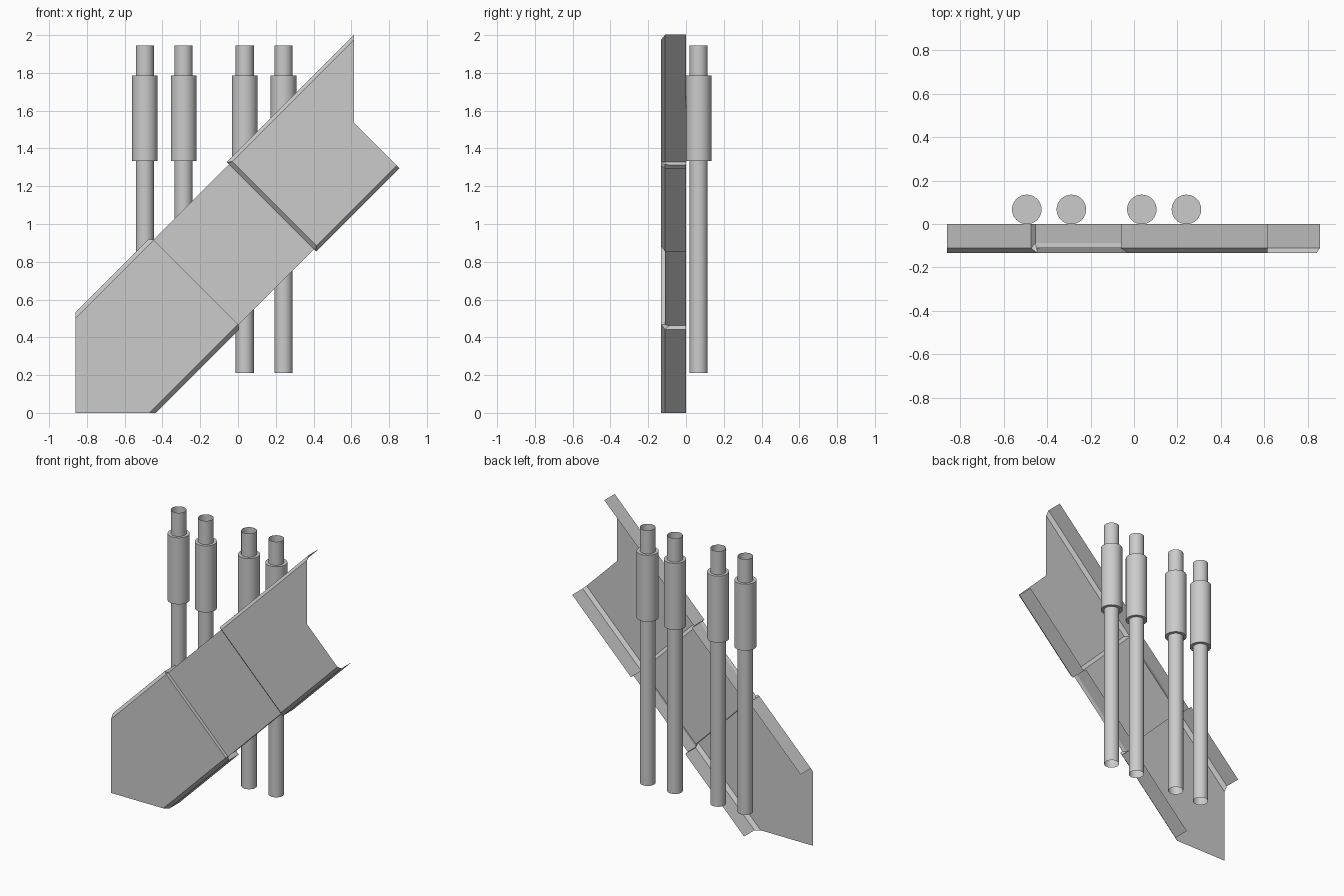
import bpy, bmesh
from mathutils import Vector

old = bpy.data.objects.get("Cube")
if old:
    bpy.data.objects.remove(old, do_unlink=True)

steel = bpy.data.materials.new("plain grey")
steel.use_nodes = True
grey = (0.6, 0.6, 0.6, 1)
steel.diffuse_color = grey
steel.node_tree.nodes["Principled BSDF"].inputs["Base Color"].default_value = grey


def add_object(name, bm):
    mesh = bpy.data.meshes.new(name)
    bm.to_mesh(mesh)
    bm.free()
    mesh.materials.append(steel)
    obj = bpy.data.objects.new(name, mesh)
    bpy.context.collection.objects.link(obj)
    return obj


def profile(edge, shoulder, lip, face, middle):
    """Folded channel section as (across, depth): flange, bevel, plate, bevel, flange."""
    half = [(edge, 0), (edge, lip), (shoulder, face)]
    mirrored = [(1.83 - d, y) for d, y in reversed(half)]
    return half + [(middle, face)] + mirrored


def ring(section, along):
    """Place a section on the 45 degree slope; along(d, y) gives the distance up it."""
    points = []
    for d, y in section:
        s = along(d, y)
        points.append(Vector(((s - d) / 2, y, (s + d) / 2)))
    return points


def loft(name, rings):
    bm = bmesh.new()
    rows = [[bm.verts.new(p) for p in r] for r in rings]
    for a, b in zip(rows, rows[1:]):
        for i in range(len(a) - 1):
            bm.faces.new((a[i], a[i + 1], b[i + 1], b[i]))
    bmesh.ops.remove_doubles(bm, verts=bm.verts, dist=0.0001)
    bmesh.ops.recalc_face_normals(bm, faces=bm.faces)
    # Front plates should face forward
    plate = max(bm.faces, key=lambda f: abs(f.normal.y) * f.calc_area())
    if plate.normal.y > 0:
        bmesh.ops.reverse_faces(bm, faces=bm.faces)
    return add_object(name, bm)


FACE = -0.133
lower = profile(0.436, 0.468, -0.111, FACE, 0.86)
upper = profile(0.441, 0.47, -0.111, FACE, 0.924)
inner = profile(0.475, 0.465, -0.088, -0.11, 0.89)


def lower_join(d, y):
    return 0.47 if y < -0.1 and 0.46 < d < 1.37 else 0.448


# Sloping channel: the raised end panels include their step to the inner one
inner_start = ring(inner, lower_join)
inner_end = ring(inner, lambda d, y: 1.268)
loft("lower_panel", [ring(lower, lambda d, y: max(-d, d - 1.72)),
                     ring(lower, lower_join), inner_start])
loft("middle_panel", [inner_start, inner_end])
loft("upper_panel", [inner_end,
                     ring(upper, lambda d, y: 1.3 if y == FACE else 1.268),
                     ring(upper, lambda d, y: max(2.15, 1.226 + d))])


def cylinder(name, x, radius, bottom, top, capped):
    bm = bmesh.new()
    bmesh.ops.create_cone(bm, cap_ends=capped, segments=32, radius1=radius,
                          radius2=radius, depth=top - bottom)
    bmesh.ops.translate(bm, verts=bm.verts, vec=(x, 0.067, (bottom + top) / 2))
    obj = add_object(name, bm)
    bpy.ops.object.select_all(action="DESELECT")
    obj.select_set(True)
    bpy.context.view_layer.objects.active = obj
    bpy.ops.object.shade_smooth_by_angle()


# Upright pipes, each with a solid sleeve around an open tube
for i, x in enumerate((-0.493, -0.288, 0.036, 0.241), 1):
    cylinder(f"pipe_{i}", x, 0.048, 0.21, 1.945, False)
    cylinder(f"sleeve_{i}", x, 0.068, 1.333, 1.785, True)
